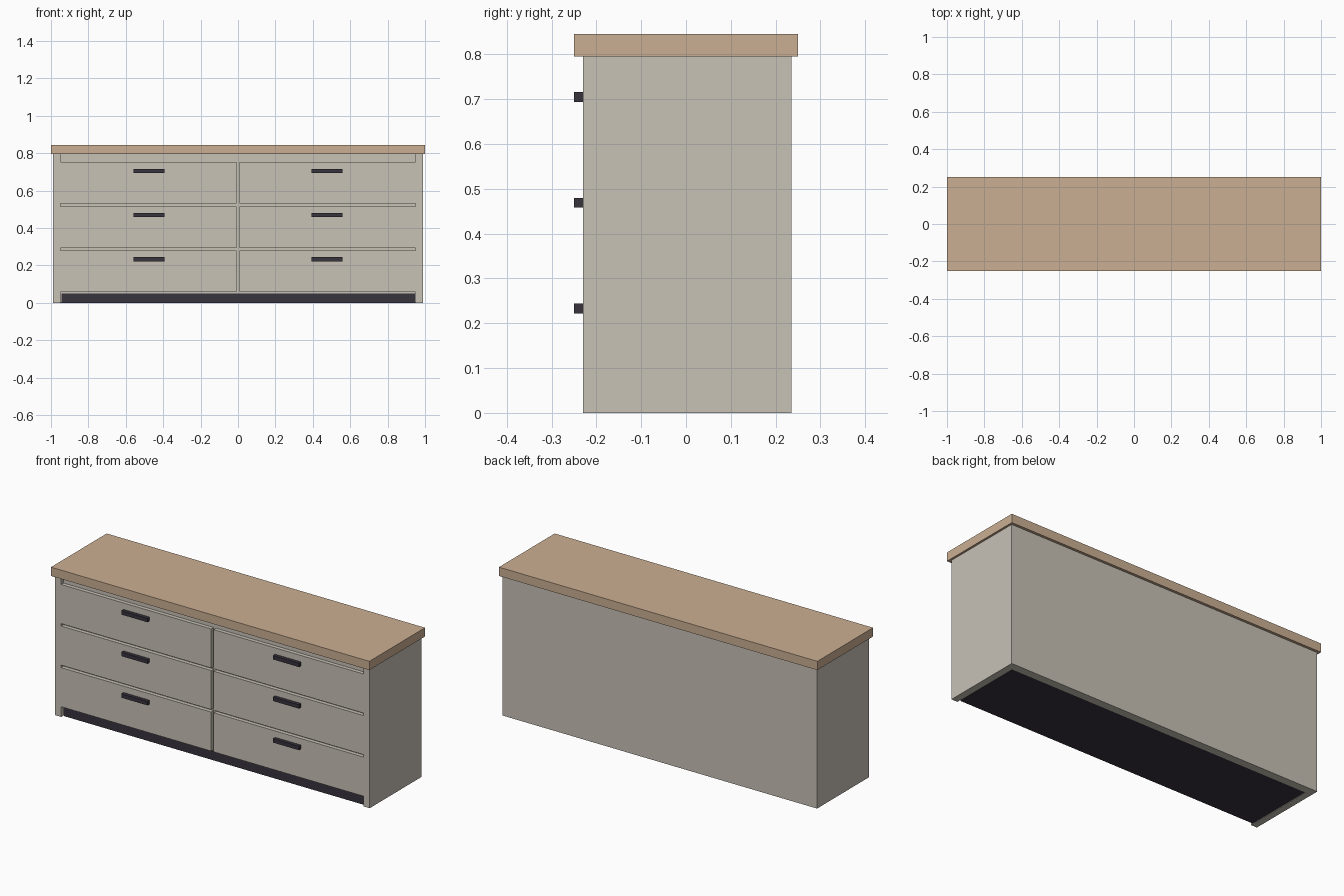
import bpy

if "Cube" in bpy.data.objects:
    bpy.data.objects.remove(bpy.data.objects["Cube"])

def material(name, rgb):
    m = bpy.data.materials.new(name)
    m.diffuse_color = (*rgb, 1)
    m.use_nodes = True
    m.node_tree.nodes["Principled BSDF"].inputs["Base Color"].default_value = m.diffuse_color
    return m

PAINT = material("warm_grey_paint", (0.58, 0.54, 0.47))
WOOD = material("light_wood", (0.60, 0.43, 0.29))
DARK = material("dark_metal", (0.038, 0.034, 0.046))

def box(name, x, y, z, mat):
    """Box from (min, max) pairs on each axis."""
    bpy.ops.mesh.primitive_cube_add(size=1, location=[sum(p) / 2 for p in (x, y, z)])
    ob = bpy.context.object
    ob.name = name
    ob.scale = [p[1] - p[0] for p in (x, y, z)]
    bpy.ops.object.transform_apply(location=False, rotation=False, scale=True)
    ob.data.materials.append(mat)
    return ob

FRONT, RECESS, BACK = -0.23, -0.208, 0.235
BODY_TOP, INNER = 0.795, 0.95

# Worktop
box("top_board", (-1, 1), (-0.25, 0.25), (BODY_TOP, 0.845), WOOD)

# Carcass: back panel, side panels and the core behind the drawer fronts
box("back_panel", (-INNER, INNER), (0.19, BACK), (0, BODY_TOP), PAINT)
box("carcass_core", (-INNER, INNER), (RECESS, 0.19), (0.002, BODY_TOP), PAINT)

# Dark plinth, slightly proud of the core
box("plinth", (-0.945, 0.945), (-0.213, 0.19), (0, 0.05), DARK)

for s, side in ((-1, "left"), (1, "right")):
    box(f"side_panel_{side}", sorted((s * INNER, s * 0.988)), (FRONT, BACK), (0, BODY_TOP), PAINT)
    # Three drawers per side, flush with the side panels, each with a bar handle
    for i in range(3):
        z = 0.058 + i * 0.236
        box(f"drawer_front_{side}_{i + 1}", sorted((s * 0.008, s * INNER)),
            (FRONT, RECESS), (z, z + 0.222), PAINT)
        box(f"handle_{side}_{i + 1}", sorted((s * 0.394, s * 0.558)),
            (-0.25, FRONT), (z + 0.164, z + 0.186), DARK)
